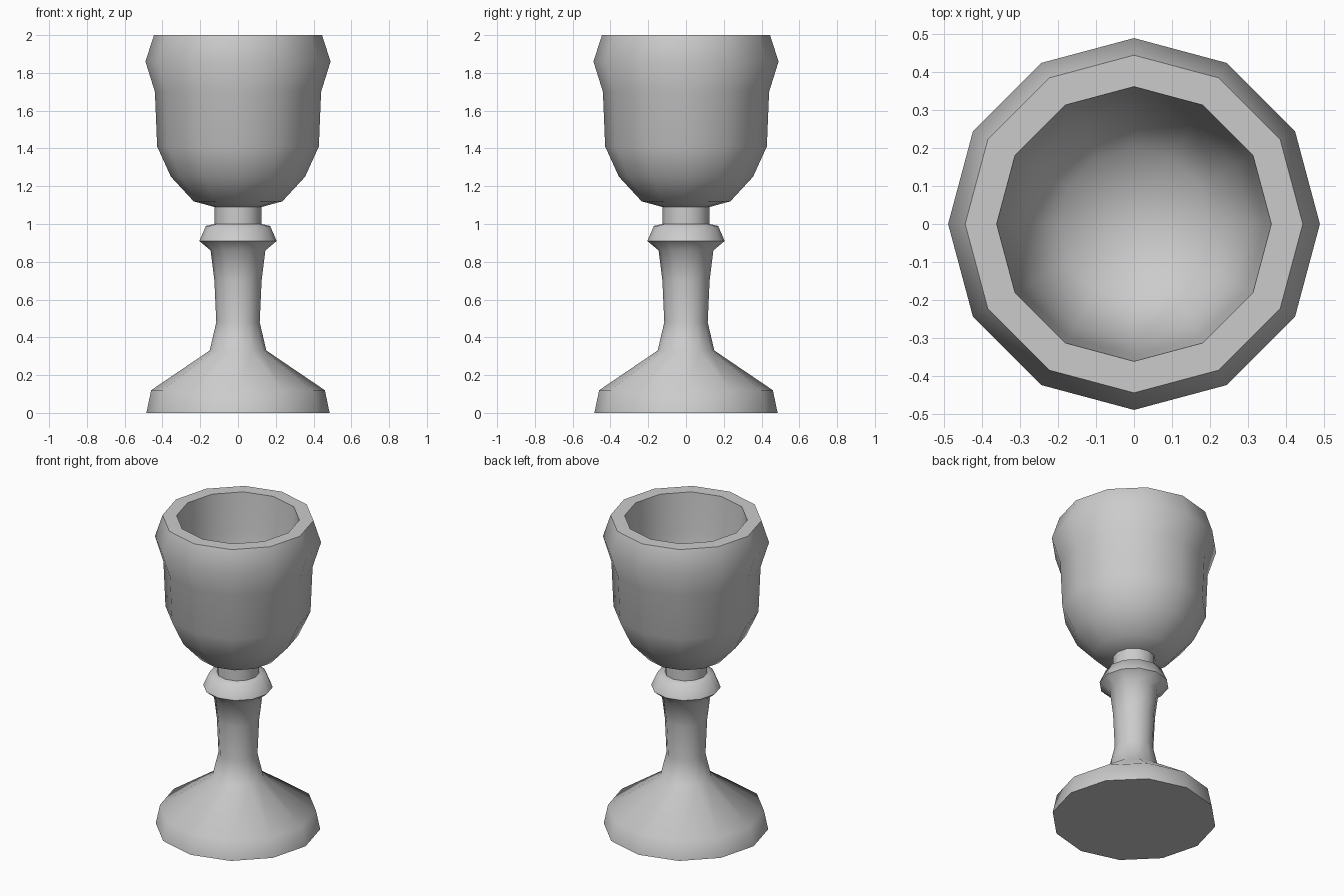
import bpy, bmesh, math

if "Cube" in bpy.data.objects:
    bpy.data.objects.remove(bpy.data.objects["Cube"])

SIDES = 12

grey = bpy.data.materials.new("plain grey")
grey.diffuse_color = (0.6, 0.6, 0.6, 1)
grey.use_nodes = True
grey.node_tree.nodes["Principled BSDF"].inputs["Base Color"].default_value = grey.diffuse_color


def lathe(name, profile):
    """Revolve (radius, z) points around z; radius 0 makes a pole."""
    bm = bmesh.new()
    rings = []
    for r, z in profile:
        if r == 0:
            rings.append([bm.verts.new((0, 0, z))] * SIDES)
        else:
            rings.append([bm.verts.new((r * math.cos(a), r * math.sin(a), z))
                          for a in (math.tau * i / SIDES for i in range(SIDES))])
    for low, high in zip(rings, rings[1:]):
        for i in range(SIDES):
            j = (i + 1) % SIDES
            corners = list(dict.fromkeys((low[i], low[j], high[j], high[i])))
            bm.faces.new(corners)
    bmesh.ops.recalc_face_normals(bm, faces=bm.faces)
    mesh = bpy.data.meshes.new(name)
    bm.to_mesh(mesh)
    bm.free()
    mesh.materials.append(grey)
    obj = bpy.data.objects.new(name, mesh)
    bpy.context.collection.objects.link(obj)
    bpy.ops.object.select_all(action='DESELECT')
    obj.select_set(True)
    bpy.context.view_layer.objects.active = obj
    bpy.ops.object.shade_smooth_by_angle(angle=math.radians(70))
    return obj


# One continuous turned piece: foot, stem, knop, cup wall, rim, hollow bowl
lathe("goblet", [
    (0, 0), (0.485, 0), (0.46, 0.12),                        # foot
    (0.15, 0.33), (0.115, 0.48), (0.125, 0.7), (0.145, 0.86),  # stem
    (0.205, 0.91), (0.17, 0.99), (0.125, 1.0), (0.125, 1.09),  # knop and neck
    (0.235, 1.12), (0.355, 1.25), (0.428, 1.41), (0.44, 1.7),  # cup wall
    (0.49, 1.86), (0.445, 2.0), (0.362, 2.0),                # rim
    (0.345, 1.75), (0.31, 1.42), (0.2, 1.25), (0, 1.22),     # hollow
])
